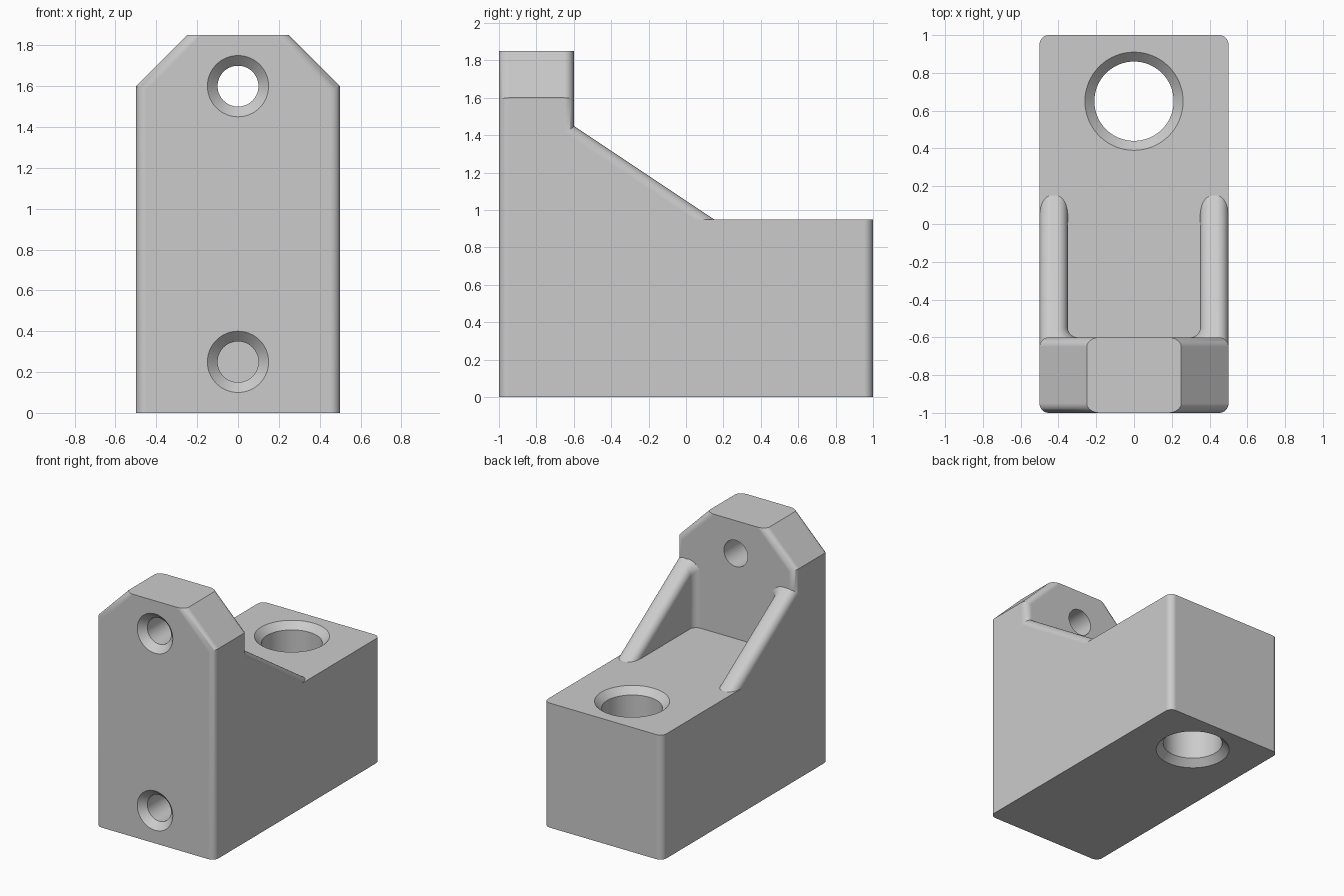
import bpy
import bmesh
import math
from mathutils import Vector, Matrix

cube = bpy.data.objects.get("Cube")
if cube:
    bpy.data.objects.remove(cube, do_unlink=True)

grey = bpy.data.materials.new("plain grey")
grey.use_nodes = True
grey.diffuse_color = (0.6, 0.6, 0.6, 1)
grey.node_tree.nodes["Principled BSDF"].inputs["Base Color"].default_value = (0.6, 0.6, 0.6, 1)


def finish(name, bm):
    bmesh.ops.recalc_face_normals(bm, faces=bm.faces)
    mesh = bpy.data.meshes.new(name)
    bm.to_mesh(mesh)
    bm.free()
    mesh.materials.append(grey)
    obj = bpy.data.objects.new(name, mesh)
    bpy.context.collection.objects.link(obj)
    return obj


def prism(outline, direction):
    bm = bmesh.new()
    face = bm.faces.new([bm.verts.new(p) for p in outline])
    top = bmesh.ops.extrude_face_region(bm, geom=[face])["geom"]
    moved = [g for g in top if isinstance(g, bmesh.types.BMVert)]
    bmesh.ops.translate(bm, verts=moved, vec=direction)
    bmesh.ops.recalc_face_normals(bm, faces=bm.faces)
    return bm, moved


def round_edges(bm, rule, radius):
    edges = [e for e in bm.edges if rule(*(v.co for v in e.verts))]
    bmesh.ops.bevel(bm, geom=edges, offset=radius, offset_type='OFFSET', segments=8,
                    profile=0.5, affect='EDGES', clamp_overlap=False)


def turned(name, rings, matrix, sides=64):
    """Solid of revolution about local z from (radius, height) rings."""
    bm = bmesh.new()
    loops = [[bm.verts.new((r * math.cos(2 * math.pi * i / sides),
                            r * math.sin(2 * math.pi * i / sides), h))
              for i in range(sides)] for r, h in rings]
    for a, b in zip(loops, loops[1:]):
        for i in range(sides):
            j = (i + 1) % sides
            bm.faces.new((a[i], a[j], b[j], b[i]))
    bm.faces.new(loops[0])
    bm.faces.new(loops[-1])
    bm.transform(matrix)
    cutter = finish(name, bm)
    cutter.hide_render = True
    return cutter


# Upright plate with clipped top corners and rounded long edges
half = [(0.5, 0), (0.5, 1.6), (0.25, 1.85)]
outline = [(x, -1, z) for x, z in half] + [(-x, -1, z) for x, z in reversed(half)]
bm, _ = prism(outline, (0, 0.4, 0))
round_edges(bm, lambda a, b: abs(a.y - b.y) < 0.01 and abs(a.z - b.z) > 0.1, 0.05)
body = finish("bracket_body", bm)

# Base block, rounded on its two back corners
bm, _ = prism([(-0.5, -0.8, 0), (0.5, -0.8, 0), (0.5, 1, 0), (-0.5, 1, 0)], (0, 0, 0.95))
round_edges(bm, lambda a, b: abs(a.z - b.z) > 0.1 and a.y > 0.9, 0.05)
parts = [(finish("base_block", bm), 'UNION')]

# Sloping side ribs, blended into the plate on the inside
for name, side in (("left_rib", 1), ("right_rib", -1)):
    arc = [(0.3 + 0.05 * math.cos(t * math.pi / 12), -0.55 - 0.05 * math.sin(t * math.pi / 12))
           for t in range(7)]
    foot = [(0.5, -0.8), (0.5, 0.3), (0.35, 0.3)] + arc + [(0.3, -0.8)]
    bm, top = prism([(side * x, y, 0.5) for x, y in foot], (0, 0, 0.5))
    for v in top:
        v.co.z = 1.45 - (v.co.y + 0.6) * 2 / 3

    def long_top_edge(a, b):
        on_top = min(a.z, b.z) > 0.6
        inner = min(abs(a.x), abs(b.x)) > 0.299 and min(a.y, b.y) > -0.61
        outer = min(abs(a.x), abs(b.x)) > 0.49
        across = abs(a.y - b.y) < 0.001 and abs(a.x - b.x) > 0.1
        return on_top and (inner or outer) and not across

    round_edges(bm, long_top_edge, 0.06)
    parts.append((finish(name, bm), 'UNION'))

# Chamfered holes: one through the base, two in the front face
parts.append((turned("base_hole_cutter", [(0.31, -0.05), (0.21, 0.05), (0.21, 0.9), (0.31, 1.0)],
                     Matrix.Translation((0, 0.65, 0))), 'DIFFERENCE'))
for name, height, depth in (("upper_hole_cutter", 1.6, 0.6), ("lower_hole_cutter", 0.25, 0.5)):
    place = Matrix.Translation((0, -1, height)) @ Matrix.Rotation(-math.pi / 2, 4, 'X')
    parts.append((turned(name, [(0.2, -0.05), (0.1, 0.05), (0.1, depth)], place), 'DIFFERENCE'))

# Join and cut everything into one solid
bpy.ops.object.select_all(action='DESELECT')
bpy.context.view_layer.objects.active = body
body.select_set(True)
for part, operation in parts:
    mod = body.modifiers.new(part.name, 'BOOLEAN')
    mod.operation = operation
    mod.solver = 'EXACT'
    mod.object = part
    bpy.ops.object.modifier_apply(modifier=mod.name)
    bpy.data.objects.remove(part, do_unlink=True)

# Smooth fillets, flat faces
bpy.ops.object.shade_smooth_by_angle(angle=math.radians(30))
weighted = body.modifiers.new("weighted_normals", 'WEIGHTED_NORMAL')
weighted.keep_sharp = True
bpy.ops.object.modifier_apply(modifier=weighted.name)
